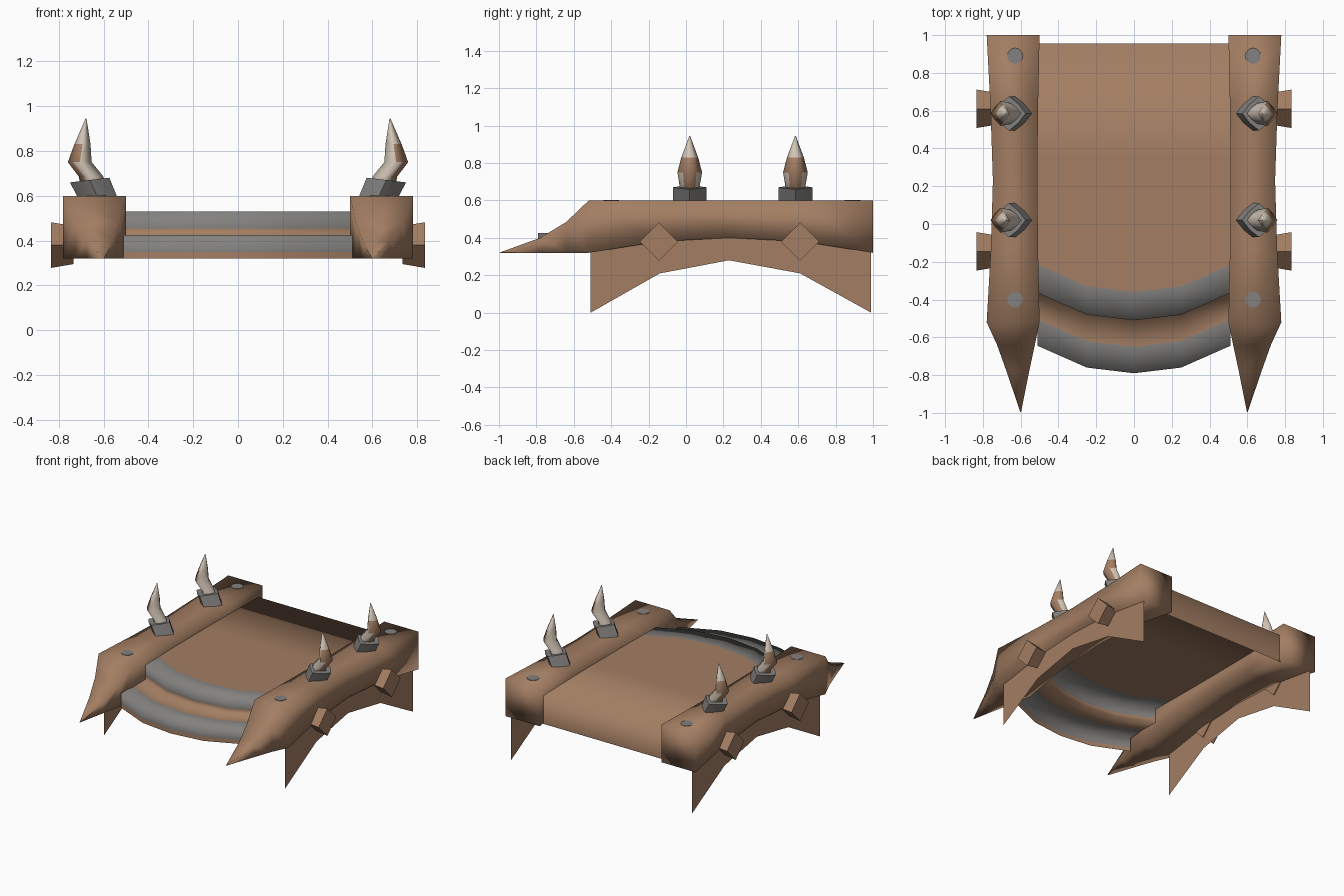
import bpy, bmesh, math
from mathutils import Vector

if "Cube" in bpy.data.objects:
    bpy.data.objects.remove(bpy.data.objects["Cube"])


def material(name, col):
    m = bpy.data.materials.new(name)
    m.diffuse_color = (*col, 1)
    m.use_nodes = True
    m.node_tree.nodes["Principled BSDF"].inputs["Base Color"].default_value = m.diffuse_color
    return m


BROWN = material("brown wood", (0.37, 0.21, 0.125))
GREY = material("grey iron", (0.225, 0.22, 0.21))
BONE = material("pale bone", (0.64, 0.55, 0.46))


def make(name, verts, faces, mats, rule=None, closed=True, angle=180):
    me = bpy.data.meshes.new(name)
    me.from_pydata(verts, [], faces)
    bm = bmesh.new()
    bm.from_mesh(me)
    bmesh.ops.remove_doubles(bm, verts=bm.verts, dist=1e-5)
    if closed:
        bmesh.ops.recalc_face_normals(bm, faces=bm.faces)
    bm.to_mesh(me)
    bm.free()
    for m in mats:
        me.materials.append(m)
    if rule:
        for p in me.polygons:
            p.material_index = rule(p)
    ob = bpy.data.objects.new(name, me)
    bpy.context.collection.objects.link(ob)
    bpy.context.view_layer.objects.active = ob
    bpy.ops.object.select_all(action='DESELECT')
    ob.select_set(True)
    if angle >= 180:
        bpy.ops.object.shade_smooth()
    else:
        bpy.ops.object.shade_smooth_by_angle(angle=math.radians(angle))
    return ob


def loft(name, rings, mats, rule=None, angle=180):
    """Skin a list of equal-length rings and cap both ends."""
    n = len(rings[0])
    verts = [v for r in rings for v in r]
    faces = [list(range(n)), list(range(len(verts) - n, len(verts)))]
    for k in range(len(rings) - 1):
        for i in range(n):
            j = (i + 1) % n
            faces.append([k*n + i, k*n + j, k*n + n + j, k*n + n + i])
    return make(name, verts, faces, mats, rule, True, angle)


# Stepped deck: open sheet with a back wall and two bowed steps
# rows: y at centre, z, amount of bow, colour of the strip that follows
rows = [(0.955, 0.32, 0, 0), (0.955, 0.53, 0, 0), (0.35, 0.53, 0, 0),
        (-0.36, 0.53, 1, 1), (-0.51, 0.53, 1, 1), (-0.51, 0.455, 1, 0),
        (-0.51, 0.425, 1, 0), (-0.65, 0.425, 1, 1), (-0.79, 0.425, 1, 1),
        (-0.79, 0.35, 1, 0), (-0.79, 0.32, 1, 0)]
cols = [(-0.51, 0.145), (-0.25, 0.03), (0, 0), (0.25, 0.03), (0.51, 0.145)]
verts = [(x, y + bow * f, z) for y, z, f, _ in rows for x, bow in cols]
faces = [[k*5 + i, k*5 + 5 + i, k*5 + 6 + i, k*5 + 1 + i]
         for k in range(len(rows) - 1) for i in range(4)]
make("stepped_deck", verts, faces, [BROWN, GREY],
     lambda p: rows[p.index // 4][3], closed=False)

# beam stations: y, outer x, inner x, top z, bottom z
beam = [(1.0, 0.78, 0.50, 0.60, 0.32), (0.62, 0.76, 0.508, 0.60, 0.38),
        (0.23, 0.747, 0.512, 0.60, 0.40), (-0.14, 0.758, 0.508, 0.60, 0.38),
        (-0.52, 0.78, 0.50, 0.60, 0.32), (-0.64, 0.725, 0.525, 0.485, 0.32),
        (-0.78, 0.675, 0.555, 0.40, 0.32), (-0.995, 0.602, 0.598, 0.322, 0.32)]
arch = [(-0.51, 0.0, 0.34), (-0.14, 0.21, 0.40), (0.23, 0.28, 0.42),
        (0.61, 0.21, 0.40), (0.99, 0.0, 0.34)]


def diamond(c, rx, ry, fat=0.56):
    """Eight-point diamond in the ground plane; fat=0.5 gives straight sides."""
    pts = []
    for i in range(8):
        a = i * math.pi / 4
        k = 1 if i % 2 == 0 else fat * math.sqrt(2)
        pts.append((c[0] + k * rx * math.cos(a), c[1] + k * ry * math.sin(a), c[2]))
    return pts


for side, s in (("right", 1), ("left", -1)):
    # Pointed side beam
    loft(side + "_beam", [[(s*o, y, b), (s*o, y, t), (s*i, y, t), (s*i, y, b)]
                          for y, o, i, t, b in beam], [BROWN])

    # Arched skirt sheet below the beam
    v = [(s*0.742, y, z) for y, lo, hi in arch for z in (lo, hi)]
    f = [[2*k, 2*k + 2, 2*k + 3, 2*k + 1][::s] for k in range(4)]
    make(side + "_skirt", v, f, [BROWN], closed=False)

    # Diamond studs on the outside
    for y in (-0.145, 0.61):
        loft(side + "_stud", [[(s*x, y + r, 0.38), (s*x, y, 0.38 + r),
                               (s*x, y - r, 0.38), (s*x, y, 0.38 - r)]
                              for x, r in ((0.735, 0.085), (0.835, 0.102))],
             [BROWN], angle=40)

    # Flush nail heads on top of the beam
    for y in (-0.40, 0.89):
        loft(side + "_nail_head", [[(s*0.63 + 0.042*math.cos(i*math.pi/6),
                                     y + 0.042*math.sin(i*math.pi/6), z)
                                    for i in range(12)] for z in (0.597, 0.603)],
             [GREY], angle=40)

    # Horn spikes in tilted iron collars
    for y in (0.02, 0.585):
        rings = [diamond((s*x, y, z), 0.088, 0.09) for x, z in
                 ((0.625, 0.59), (0.662, 0.67))]
        for i, p in enumerate(rings[1]):      # tilt the collar's upper rim
            rings[1][i] = (p[0], p[1], p[2] - (abs(p[0]) - 0.662) * 0.12)
        loft(side + "_spike_collar", rings, [GREY], angle=50)

        path = [(0.648, 0.64, 0.055, 0.055), (0.655, 0.685, 0.055, 0.055),
                (0.706, 0.75, 0.053, 0.066), (0.694, 0.83, 0.036, 0.045),
                (0.678, 0.945, 0.002, 0.002)]
        loft(side + "_horn_spike",
             [diamond((s*x, y, z), rx, ry) for x, z, rx, ry in path],
             [BONE, BROWN],
             lambda p: int(p.normal.x * s > 0.62 and p.center.z < 0.82))
